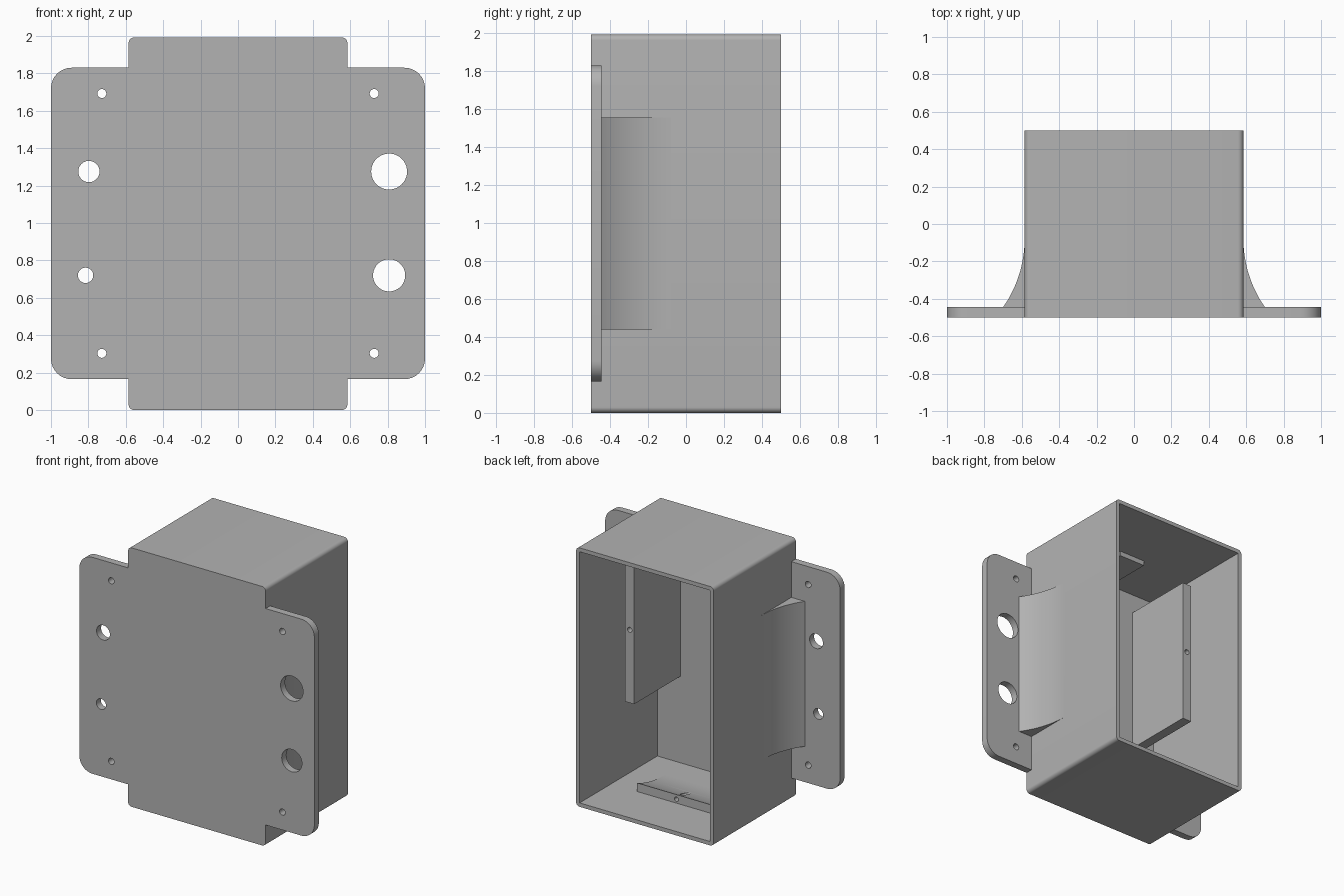
import bpy
import bmesh
import math
from mathutils import Vector

cube = bpy.data.objects.get("Cube")
if cube:
    bpy.data.objects.remove(cube, do_unlink=True)

grey = bpy.data.materials.new("plain_grey")
grey.use_nodes = True
COLOUR = (0.45, 0.45, 0.45, 1)
grey.diffuse_color = COLOUR
grey.node_tree.nodes["Principled BSDF"].inputs["Base Color"].default_value = COLOUR

# Main dimensions
HALF_W, HALF_D, TOP = 0.585, 0.5, 1.992
WALL, FRONT = 0.03, -0.445
TAB_BACK = 0.116


def rounded(corners, steps=8):
    """Outline from (x, y, radius) corners, with right-angled ones rounded."""
    pts = []
    for i, (x, y, r) in enumerate(corners):
        p = Vector((x, y))
        if r == 0:
            pts.append(p)
            continue
        a = (Vector(corners[i - 1][:2]) - p).normalized() * r
        b = (Vector(corners[(i + 1) % len(corners)][:2]) - p).normalized() * r
        for k in range(steps + 1):
            t = math.pi / 2 * k / steps
            pts.append(p + a * (1 - math.sin(t)) + b * (1 - math.cos(t)))
    return pts


def rect(x0, x1, y0, y1, r=0):
    return rounded([(x0, y0, r), (x1, y0, r), (x1, y1, r), (x0, y1, r)])


def circle(x, y, r, n=40):
    return [(x + r * math.cos(math.tau * k / n), y + r * math.sin(math.tau * k / n))
            for k in range(n)]


def prism(name, outline, lo, hi, axis="y"):
    """Extrude a 2D outline along an axis; the outline uses the other two axes in order."""
    place = {"x": lambda u, v, w: (w, u, v),
             "y": lambda u, v, w: (u, w, v),
             "z": lambda u, v, w: (u, v, w)}[axis]
    bm = bmesh.new()
    face = bm.faces.new([bm.verts.new(place(u, v, lo)) for u, v in outline])
    out = bmesh.ops.extrude_face_region(bm, geom=[face])
    shift = Vector(place(0, 0, hi - lo))
    bmesh.ops.translate(bm, vec=shift,
                        verts=[g for g in out["geom"] if isinstance(g, bmesh.types.BMVert)])
    bmesh.ops.recalc_face_normals(bm, faces=bm.faces)
    mesh = bpy.data.meshes.new(name)
    bm.to_mesh(mesh)
    bm.free()
    mesh.materials.append(grey)
    obj = bpy.data.objects.new(name, mesh)
    bpy.context.collection.objects.link(obj)
    return obj


def select(obj):
    bpy.ops.object.select_all(action="DESELECT")
    obj.select_set(True)
    bpy.context.view_layer.objects.active = obj


def cut(obj, cutter):
    mod = obj.modifiers.new("cut", "BOOLEAN")
    mod.operation, mod.solver, mod.object = "DIFFERENCE", "EXACT", cutter
    select(obj)
    bpy.ops.object.modifier_apply(modifier=mod.name)
    bpy.data.objects.remove(cutter, do_unlink=True)


def drill(obj, x, z, r, lo, hi):
    cut(obj, prism("drill", circle(x, z, r), lo, hi))


def smooth(obj):
    select(obj)
    bpy.ops.object.shade_smooth_by_angle(angle=math.radians(30))


def ramp(length, height, steps=16):
    """Concave arc (along, out), flat against the wall at 'length', highest at 0."""
    radius = (length ** 2 + height ** 2) / (2 * height)
    sweep = math.asin(length / radius)
    return [(length - radius * math.sin(sweep * k / steps),
             radius - radius * math.cos(sweep * k / steps)) for k in range(steps + 1)]


# Box, open at the back
box = prism("box_shell", rect(-HALF_W, HALF_W, 0, TOP, 0.03), -HALF_D, HALF_D)
cut(box, prism("cavity", rect(WALL - HALF_W, HALF_W - WALL, WALL, TOP - WALL), FRONT, 0.7))
smooth(box)

# Mounting flanges, each with two cable holes and two screw holes
cable_holes = {"left": [(0.808, 1.275, 0.096), (0.808, 0.72, 0.086)],
               "right": [(-0.797, 1.275, 0.057), (-0.815, 0.72, 0.041)]}
for side, s in (("left", 1), ("right", -1)):
    outline = rounded([(s * 0.575, 0.165, 0), (s, 0.165, 0.11),
                       (s, 1.83, 0.11), (s * 0.575, 1.83, 0)])
    flange = prism(side + "_flange", outline, -HALF_D, FRONT)
    screws = [(s * 0.728, z, 0.024) for z in (0.303, 1.692)]
    for x, z, r in cable_holes[side] + screws:
        drill(flange, x, z, r, -0.7, -0.3)
    smooth(flange)

    # Curved brace between flange and box side
    arc = [(s * (HALF_W + out), FRONT + along) for along, out in ramp(0.365, 0.115)]
    brace = prism(side + "_brace",
                  arc + [(s * (HALF_W - 0.01), FRONT), (s * (HALF_W - 0.01), FRONT + 0.365)],
                  0.44, 1.555, "z")
    smooth(brace)

    # Upright inner plate with a screw hole in its back edge
    plate = prism(side + "_inner_plate", rect(s * 0.36, s * 0.436, 0.695, 1.815),
                  FRONT - 0.01, TAB_BACK)
    drill(plate, s * 0.398, 1.257, 0.019, -0.2, 0.3)
    smooth(plate)

# Floor tab, sloping down to the floor towards the front
slope = [(TAB_BACK - along, WALL + out) for along, out in ramp(0.33, 0.066)]
tab = prism("floor_tab", slope + [(TAB_BACK, WALL - 0.01), (TAB_BACK - 0.33, WALL - 0.01)],
            -0.334, 0.334, "x")
drill(tab, 0, 0.06, 0.017, -0.1, 0.3)
smooth(tab)

# Small plate under the ceiling
prism("ceiling_tab", rect(-0.11, 0.11, TOP - 0.067, TOP - WALL + 0.01), FRONT - 0.01, -0.02)
